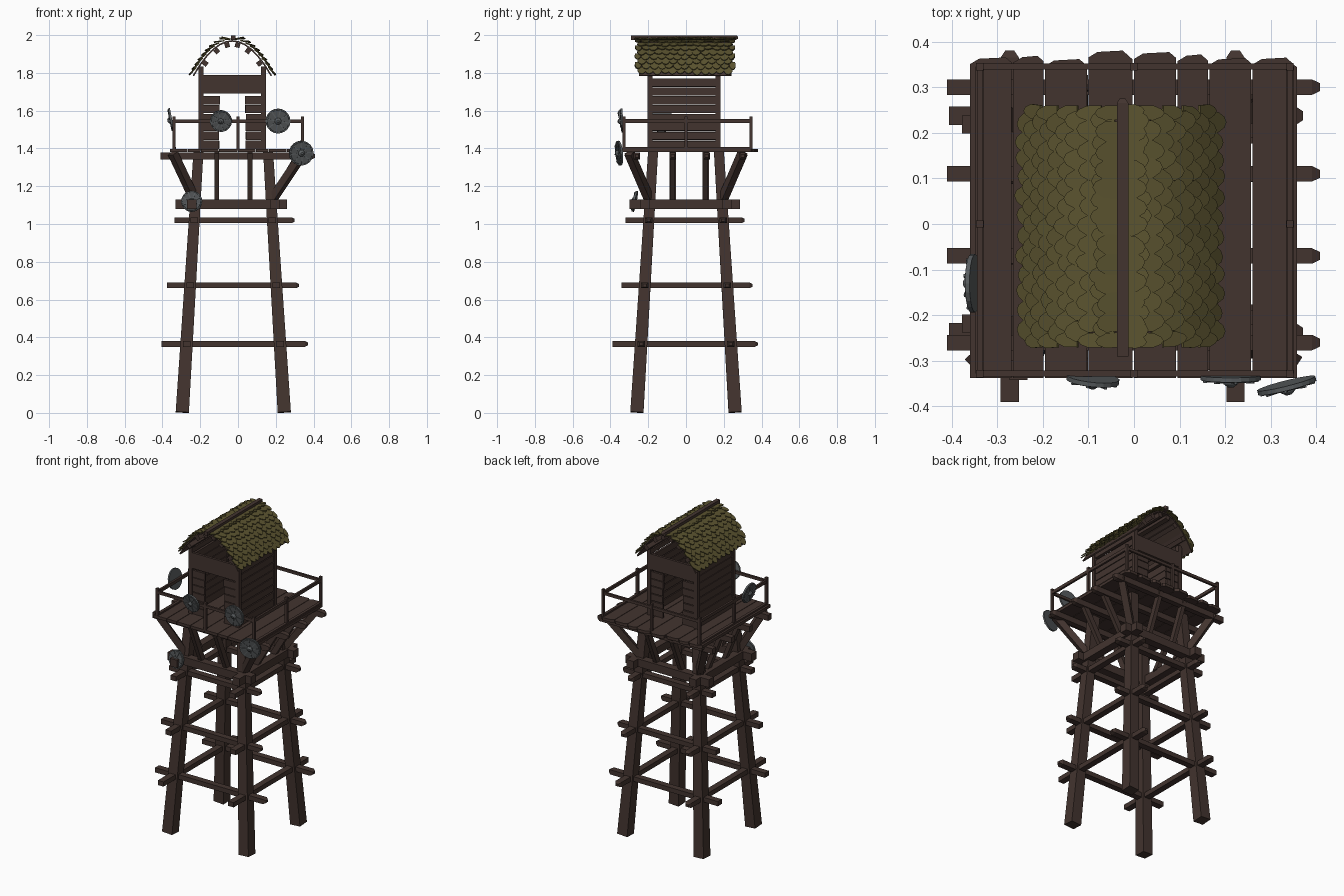
import bpy, bmesh, math, random
from mathutils import Vector, Matrix

random.seed(4)
if "Cube" in bpy.data.objects:
    bpy.data.objects.remove(bpy.data.objects["Cube"])


def material(name, rgb):
    m = bpy.data.materials.new(name)
    m.use_nodes = True
    m.diffuse_color = (*rgb, 1)
    m.node_tree.nodes["Principled BSDF"].inputs["Base Color"].default_value = (*rgb, 1)
    return m


WOOD = material("dark brown wood", (0.055, 0.034, 0.028))
THATCH = material("olive shingle", (0.105, 0.088, 0.029))
IRON = material("grey iron", (0.10, 0.11, 0.115))
BOARD = material("dark grey board", (0.075, 0.08, 0.083))


def finish(name, bm, mats):
    bmesh.ops.recalc_face_normals(bm, faces=bm.faces)
    mesh = bpy.data.meshes.new(name)
    bm.to_mesh(mesh)
    bm.free()
    for m in mats:
        mesh.materials.append(m)
    ob = bpy.data.objects.new(name, mesh)
    bpy.context.collection.objects.link(ob)
    return ob


def loft(bm, rings):
    """Closed solid through rings of equal vertex count."""
    rows = [[bm.verts.new(p) for p in r] for r in rings]
    for a, b in zip(rows, rows[1:]):
        for i in range(len(a)):
            j = (i + 1) % len(a)
            bm.faces.new((a[i], a[j], b[j], b[i]))
    bm.faces.new(rows[0][::-1])
    bm.faces.new(rows[-1])


def bar(bm, p, q, w, h, end=1.0, tip=0.0, up=None):
    """Beam from p to q; end scales the far section, tip chamfers it."""
    p, q = Vector(p), Vector(q)
    d = (q - p).normalized()
    up = Vector(up) if up else Vector((0, 1, 0) if abs(d.z) > 0.9 else (0, 0, 1))
    side = d.cross(up).normalized()
    up = side.cross(d)

    def ring(c, s):
        return [c + side * w * s * a / 2 + up * h * s * b / 2
                for a, b in ((-1, -1), (1, -1), (1, 1), (-1, 1))]
    rings = [ring(p, 1), ring(q - d * tip, end)]
    if tip:
        rings.append(ring(q, end * 0.5))
    loft(bm, rings)


CX = -0.025            # tower axis
SIGNS = (-1, 1)
CORNERS = [(a, b) for a in SIGNS for b in SIGNS]


def spread(z):
    """Distance of the leg centres from the axis at height z."""
    return 0.27 - 0.062 * z


# Splayed legs
bm = bmesh.new()
for a, b in CORNERS:
    bar(bm, (CX + a * spread(0), b * (spread(0) - 0.01), 0.003),
        (CX + a * spread(1.38), b * (spread(1.38) - 0.01), 1.38), 0.07, 0.07, end=0.75)
finish("tower_legs", bm, [WOOD])

# Cross rails on all four sides
bm = bmesh.new()
for z, lo, hi in ((0.365, 0.38, 0.395), (0.675, 0.352, 0.347), (1.02, 0.31, 0.325)):
    s = spread(z)
    for k in SIGNS:
        bar(bm, (CX - lo, k * (s - 0.01), z), (CX + hi, k * (s - 0.01), z), 0.04, 0.03, tip=0.015)
        bar(bm, (CX + k * s, -hi + 0.005, z), (CX + k * s, lo, z), 0.04, 0.03, tip=0.015)
finish("cross_rails", bm, [WOOD])

# Ring of heavy beams below the deck
bm = bmesh.new()
for k in SIGNS:
    bar(bm, (-0.33, k * 0.215, 1.105), (0.26, k * 0.215, 1.105), 0.05, 0.05)
    bar(bm, (CX + k * 0.22, -0.30, 1.105), (CX + k * 0.22, 0.285, 1.105), 0.05, 0.05)
finish("ring_beams", bm, [WOOD])

# Sloping braces: one at each corner, two on each side
bm = bmesh.new()
for a, b in CORNERS:
    bar(bm, (CX + a * 0.20, b * 0.19, 1.12), (a * 0.345, b * 0.30, 1.375), 0.04, 0.04)
    bar(bm, (CX + a * 0.088, b * 0.20, 1.12), (CX + a * 0.088, b * 0.31, 1.38), 0.025, 0.035)
    bar(bm, (CX + a * 0.20, 0.017 + b * 0.088, 1.12), (a * 0.33, 0.017 + b * 0.088, 1.38), 0.025, 0.035)
finish("deck_braces", bm, [WOOD])

# Joists and deck planks
bm = bmesh.new()
for y in (0.30, 0.11, -0.07, -0.26):
    bar(bm, (-0.41, y, 1.36), (0.408, y, 1.36), 0.034, 0.036, tip=0.018)
finish("deck_joists", bm, [WOOD])

bm = bmesh.new()
edges = [-0.36, -0.265, -0.195, -0.1, 0.0, 0.095, 0.165, 0.26, 0.36]
for x0, x1 in zip(edges, edges[1:]):
    y1 = 0.36 + random.uniform(0, 0.022)
    c = random.uniform(0.01, 0.022)
    outline = [(x0, -0.338), (x1 - 0.003, -0.338), (x1 - 0.003, y1 - c),
               (x1 - c - 0.005, y1), (x0 + 0.02, y1 - 0.003), (x0, y1 - 0.015)]
    loft(bm, [[(x, y, z) for x, y in outline] for z in (1.38, 1.398)])
finish("deck_planks", bm, [WOOD])

# Railing
bm = bmesh.new()
XS, YS = (-0.338, 0.0, 0.342), (-0.328, 0.0, 0.345)
for x in XS:
    for y in YS:
        if x or y:
            bar(bm, (x, y, 1.39), (x, y, 1.57), 0.016, 0.016)
for y in (YS[0], YS[2]):
    bar(bm, (XS[0], y, 1.545), (XS[2], y, 1.545), 0.013, 0.018)
for x in (XS[0], XS[2]):
    bar(bm, (x, YS[0], 1.545), (x, YS[2], 1.545), 0.013, 0.02)
    bar(bm, (x, YS[0], 1.402), (x, YS[2], 1.402), 0.018, 0.012)
finish("deck_railing", bm, [WOOD])

# Hut: corner posts, side walls, and end walls with a doorway
HX, HY, HC, HD = 0.165, 0.18, -0.03, -0.01
bm = bmesh.new()
for a, b in CORNERS:
    bar(bm, (HC + a * HX, HD + b * HY, 1.39), (HC + a * HX, HD + b * HY, 1.835), 0.026, 0.026)
finish("hut_posts", bm, [WOOD])

bm = bmesh.new()
for i in range(8):
    z = 1.42 + i * 0.047
    for k in SIGNS:
        h = 0.043 + random.uniform(-0.003, 0.002)
        bar(bm, (HC + k * HX, HD - HY, z), (HC + k * HX, HD + HY, z), 0.014, h)
        if z < 1.69:
            for s in SIGNS:
                bar(bm, (HC + s * HX, HD + k * HY, z),
                    (HC + s * (0.066 + random.uniform(0, 0.006)), HD + k * HY, z), 0.014, h)
for k in SIGNS:
    bar(bm, (HC - HX, HD + k * (HY + 0.004), 1.74), (HC + HX, HD + k * (HY + 0.004), 1.74), 0.016, 0.1)
    bar(bm, (HC + k * HX, HD - HY, 1.80), (HC + k * HX, HD + HY, 1.80), 0.02, 0.03)
finish("hut_walls", bm, [WOOD])


# Arched roof
def arch(d, drop=0.0):
    """Point, slope direction and normal of the arch at offset d from the ridge."""
    n = Vector((8.2 * d, 0, 1)).normalized()
    t = Vector((n.z, 0, -n.x))
    return Vector((HC + d, 0, 1.978 - 4.1 * d * d)) - n * drop, t, n


def along_y(p, y):
    return Vector((p.x, y, p.z))


bm = bmesh.new()
ds = [-0.215 + 0.43 * i / 12 for i in range(13)]
for a, b in zip(ds, ds[1:]):
    c, t, n = arch((a + b) / 2, 0.01)
    width = (arch(b)[0] - arch(a)[0]).length
    bar(bm, along_y(c, -0.25), along_y(c, 0.24), width, 0.008, up=n)
finish("roof_boards", bm, [WOOD])

bm = bmesh.new()
for d in (-0.165, -0.1, -0.035, 0.035, 0.1, 0.165):
    c, t, n = arch(d, 0.027)
    bar(bm, along_y(c, -0.245), along_y(c, 0.235), 0.026, 0.026, up=n)
finish("roof_purlins", bm, [WOOD])

bm = bmesh.new()
bar(bm, (CX, -0.29, 1.987), (CX, 0.275, 1.987), 0.025, 0.024, tip=0.01)
finish("ridge_beam", bm, [WOOD])

# Overlapping leaf-shaped shingles
bm = bmesh.new()
leaf = [(-0.5, 0), (0.5, 0), (0.5, 0.55), (0.27, 0.88), (0, 1), (-0.27, 0.88), (-0.5, 0.55)]
ROWS, COLS, PITCH = 10, 12, 0.0415
d = 0.19
for row in range(ROWS):
    for side in SIGNS:
        c, t, n = arch(side * d)
        t = t * side
        for col in range(COLS + row % 2):
            y = -0.005 + (col - (COLS - 1 + row % 2) / 2) * PITCH
            w = 0.045 * (0.72 if row % 2 and col in (0, COLS) else 1)
            length = 0.052 + random.uniform(-0.005, 0.005)
            lift = 0.009 + random.uniform(-0.002, 0.004)
            skew = random.uniform(-0.006, 0.006)
            base = [along_y(c, y) + Vector((0, u * w + v * skew, 0)) + t * (v * length)
                    + n * (v * lift - 0.003) for u, v in leaf]
            loft(bm, [base, [p + n * 0.006 for p in base]])
    # equal steps along the slope
    d = max(0.004, d - 0.031 / math.hypot(1, 8.2 * d))
finish("roof_shingles", bm, [THATCH])


# Round shields
def shield(name, loc, normal, r, turn):
    bm = bmesh.new()

    def disc(r0, r1, z0, z1, mat, seg=20):
        old = set(bm.faces)
        loft(bm, [[(rad * math.cos(2 * math.pi * i / seg), rad * math.sin(2 * math.pi * i / seg), z)
                   for i in range(seg)] for rad, z in ((r0, z0), (r1, z1))])
        for f in set(bm.faces) - old:
            f.material_index = mat

    disc(r, r, -0.006, 0.004, 0)
    disc(r * 0.9, r * 0.88, 0.004, 0.006, 1)
    disc(r * 0.28, r * 0.24, 0.006, 0.013, 0, 10)
    disc(r * 0.24, r * 0.10, 0.013, 0.02, 0, 10)
    # radial straps
    for i in range(8):
        a = i * math.pi / 4
        u = Vector((math.cos(a), math.sin(a), 0))
        bar(bm, u * r * 0.2 + Vector((0, 0, 0.006)), u * r * 0.93 + Vector((0, 0, 0.006)), 0.006, 0.006)
    rot = Vector(normal).to_track_quat("Z", "Y").to_matrix().to_4x4()
    bm.transform(Matrix.Translation(loc) @ rot @ Matrix.Rotation(turn, 4, "Z"))
    finish(name, bm, [IRON, BOARD])


shield("shield_rail_middle", (-0.09, -0.342, 1.545), (-0.1, -1, -0.2), 0.058, 0.2)
shield("shield_rail_end", (0.212, -0.338, 1.545), (0, -1, -0.08), 0.066, 0.6)
shield("shield_deck_corner", (0.335, -0.355, 1.375), (0.25, -1, -0.1), 0.066, 0.1)
shield("shield_lower_beam", (-0.245, -0.272, 1.12), (-0.1, -1, 0.2), 0.056, 0.4)
shield("shield_side_rail", (-0.354, -0.13, 1.55), (-1, 0, -0.2), 0.064, 0.3)
